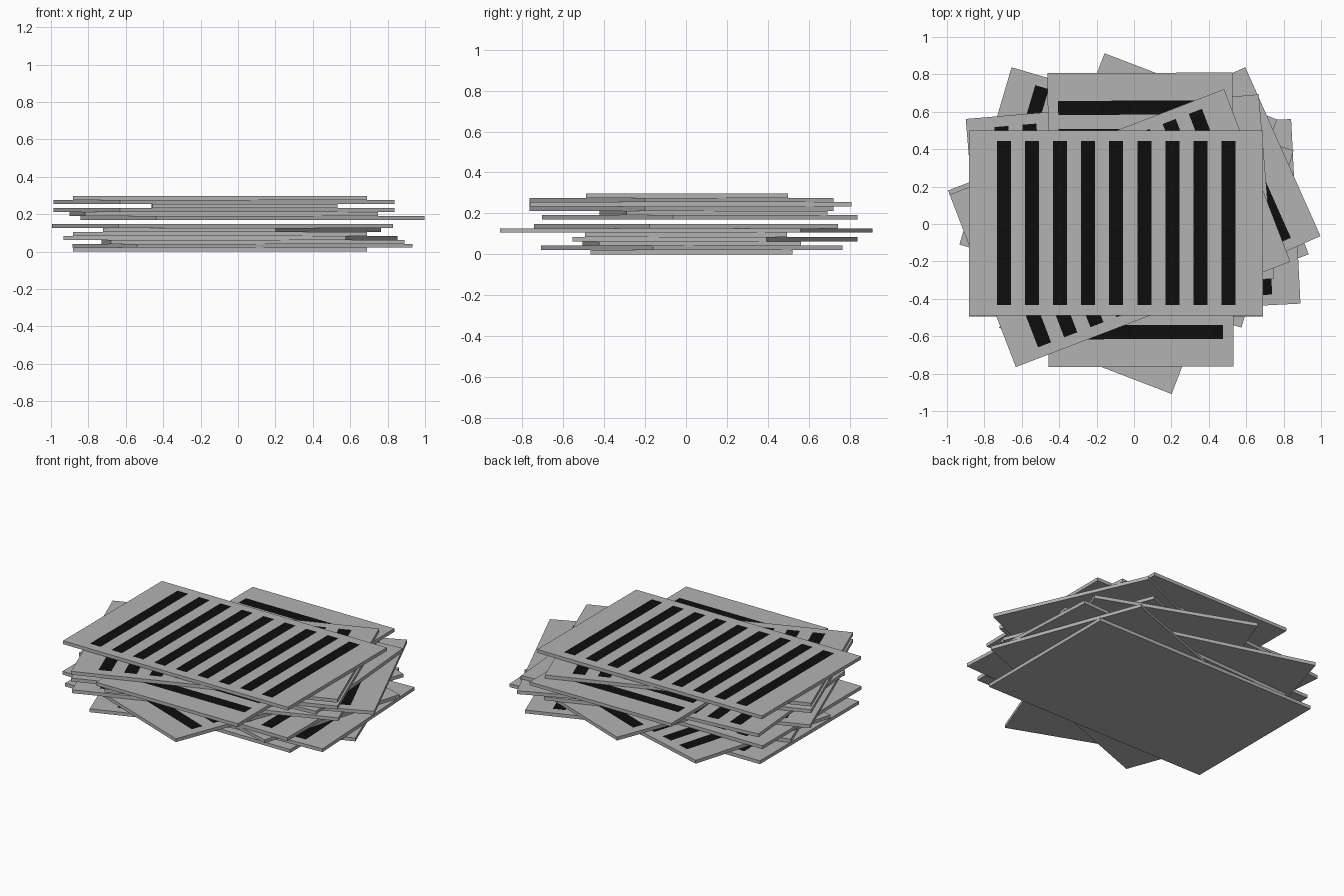
import bpy, bmesh
from math import radians

if "Cube" in bpy.data.objects:
    bpy.data.objects.remove(bpy.data.objects["Cube"])

LENGTH, WIDTH, THICK = 1.572, 0.988, 0.0212
STRIPES, PITCH, STRIPE_W, STRIPE_L = 9, 0.15, 0.075, 0.876

black = bpy.data.materials.new("black_stripe")
black.diffuse_color = (0.004, 0.004, 0.004, 1)
black.use_nodes = True
black.node_tree.nodes["Principled BSDF"].inputs["Base Color"].default_value = black.diffuse_color
grey = bpy.data.materials.new("grey_plate")
grey.diffuse_color = (0.45, 0.45, 0.45, 1)
grey.use_nodes = True
grey.node_tree.nodes["Principled BSDF"].inputs["Base Color"].default_value = grey.diffuse_color


def plate_mesh():
    """Thin slab whose top face is cut into a row of black stripes."""
    bm = bmesh.new()
    bmesh.ops.create_cube(bm, size=1)
    for v in bm.verts:
        v.co.x *= LENGTH
        v.co.y *= WIDTH
        v.co.z = (v.co.z + 0.5) * THICK

    def cut(co, normal):
        bmesh.ops.bisect_plane(bm, geom=bm.verts[:] + bm.edges[:] + bm.faces[:],
                               plane_co=co, plane_no=normal)

    # stripe borders
    centres = [(i - (STRIPES - 1) / 2) * PITCH for i in range(STRIPES)]
    for c in centres:
        for side in (-0.5, 0.5):
            cut((c + side * STRIPE_W, 0, 0), (1, 0, 0))
    for side in (-0.5, 0.5):
        cut((0, side * STRIPE_L, 0), (0, 1, 0))

    # paint the stripes on the upper side only
    for f in bm.faces:
        m = f.calc_center_median()
        if f.normal.z > 0.9 and abs(m.y) < STRIPE_L / 2:
            if any(abs(m.x - c) < STRIPE_W / 2 for c in centres):
                f.material_index = 1
    me = bpy.data.meshes.new("striped_plate")
    bm.to_mesh(me)
    bm.free()
    me.materials.append(grey)
    me.materials.append(black)
    return me


# stack of plates: level, centre x, centre y, turn in degrees (level 7 is a gap)
stack = [
    (0, -0.095, 0.027, 0),
    (1, 0.025, 0.027, 20.4),
    (2, 0.080, 0.028, 2.9),
    (3, -0.040, 0.142, -16.4),
    (4, -0.095, 0.000, 0),
    (5, 0.022, 0.002, 69),
    (6, -0.083, 0.000, 21),
    (8, 0.078, 0.067, 24),
    (9, -0.075, 0.135, 4.8),
    (10, -0.075, -0.022, 21),
    (11, 0.035, 0.022, 90.2),
    (12, -0.075, -0.022, 21),
    (13, -0.095, 0.005, 0),
]
mesh = plate_mesh()
for level, x, y, turn in stack:
    plate = bpy.data.objects.new(f"striped_plate_{level}", mesh)
    plate.location = (x, y, level * THICK)
    plate.rotation_euler.z = radians(turn)
    bpy.context.collection.objects.link(plate)
